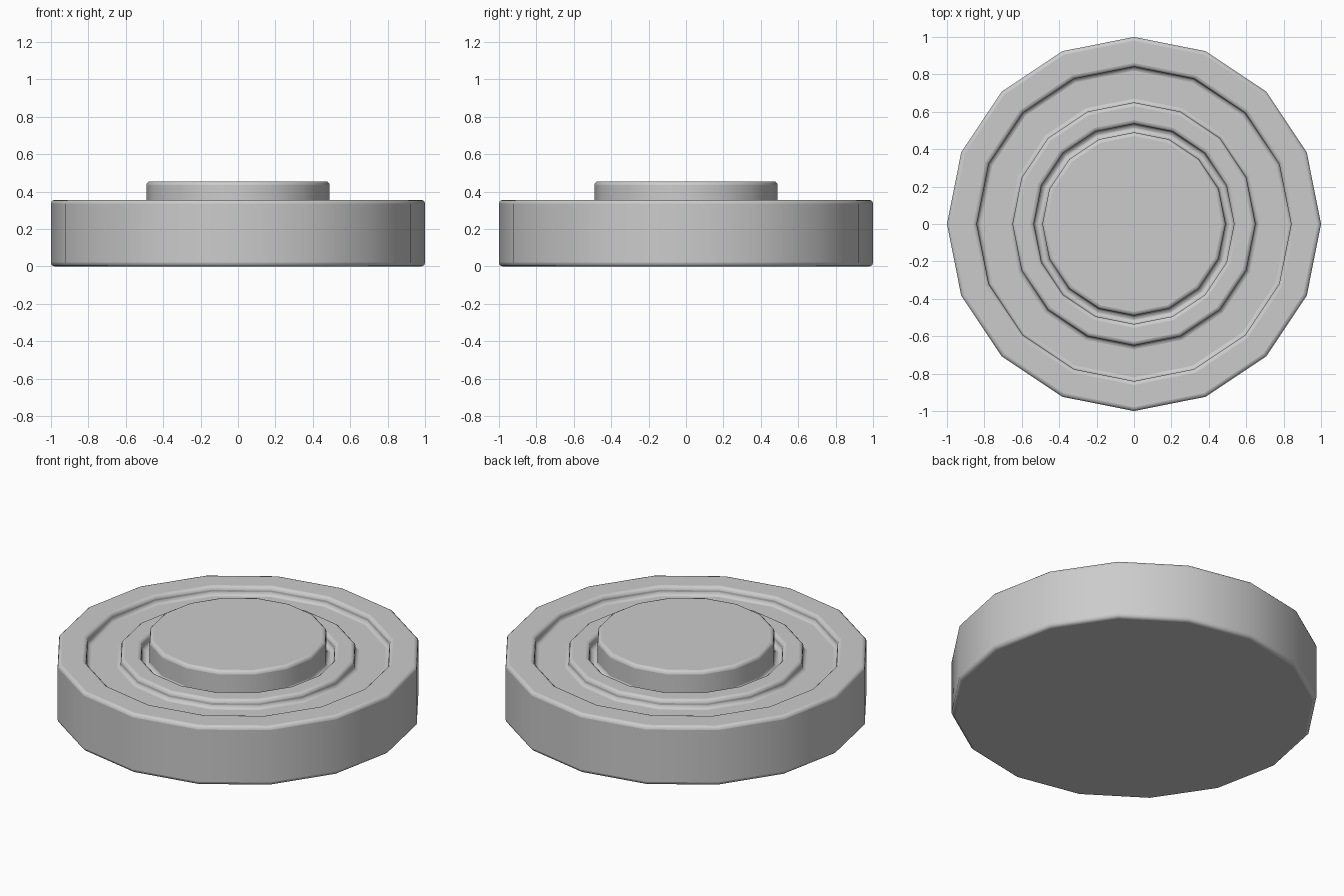
import bpy, math

if "Cube" in bpy.data.objects:
    bpy.data.objects.remove(bpy.data.objects["Cube"])

SIDES = 16
BEVEL = 0.02


def lathe(name, profile):
    """Revolve an (r, z) profile; the two ends are closed by flat caps."""
    verts, faces = [], []
    for r, z in profile:
        for i in range(SIDES):
            a = 2 * math.pi * i / SIDES
            verts.append((r * math.cos(a), r * math.sin(a), z))
    for k in range(len(profile) - 1):
        for i in range(SIDES):
            j = (i + 1) % SIDES
            faces.append((k * SIDES + i, k * SIDES + j,
                          (k + 1) * SIDES + j, (k + 1) * SIDES + i))
    last = (len(profile) - 1) * SIDES
    faces.append(tuple(reversed(range(SIDES))))
    faces.append(tuple(range(last, last + SIDES)))
    mesh = bpy.data.meshes.new(name)
    mesh.from_pydata(verts, [], faces)
    obj = bpy.data.objects.new(name, mesh)
    bpy.context.collection.objects.link(obj)

    # Rounded rims
    bevel = obj.modifiers.new("rounded_rims", 'BEVEL')
    bevel.width = BEVEL
    bevel.segments = 3
    bevel.limit_method = 'ANGLE'
    bevel.angle_limit = math.radians(40)

    bpy.ops.object.select_all(action='DESELECT')
    obj.select_set(True)
    bpy.context.view_layer.objects.active = obj
    bpy.ops.object.shade_smooth_by_angle(angle=math.radians(35))
    return obj


# Disc body with outer rim, wide groove, raised ring, narrow groove and hub
TOP, FLOOR, HUB = 0.355, 0.305, 0.455
lathe("grooved_disc", [
    (1.0, 0), (1.0, TOP), (0.84, TOP), (0.84, FLOOR),
    (0.65, FLOOR), (0.65, TOP), (0.535, TOP), (0.535, FLOOR),
    (0.49, FLOOR), (0.49, HUB),
])
